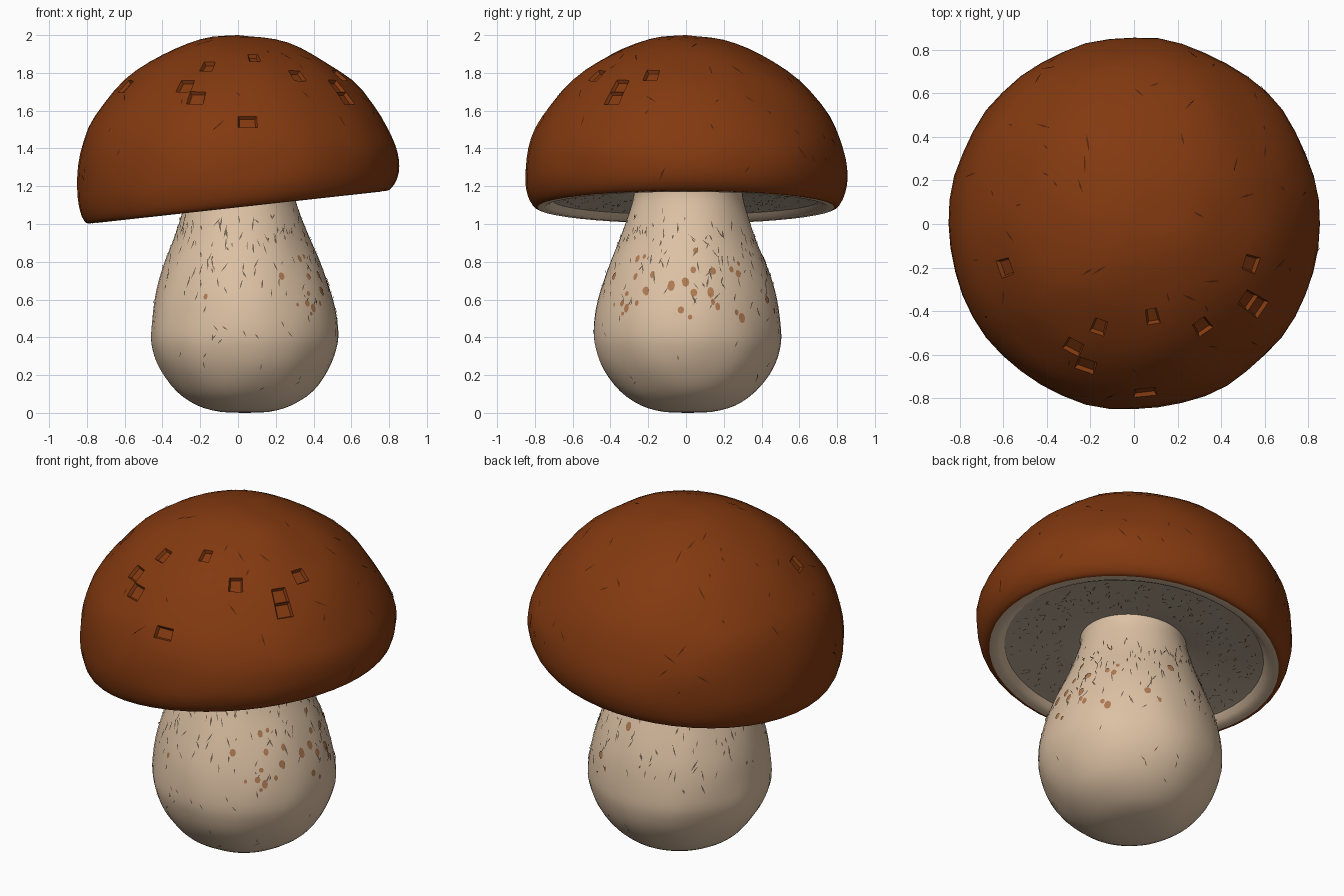
import bpy, bmesh, math, random
from mathutils import Vector, noise
from mathutils.bvhtree import BVHTree

random.seed(7)
cube = bpy.data.objects.get("Cube")
if cube:
    bpy.data.objects.remove(cube, do_unlink=True)


def material(name, rgb):
    m = bpy.data.materials.new(name)
    m.use_nodes = True
    m.diffuse_color = (*rgb, 1)
    m.node_tree.nodes["Principled BSDF"].inputs["Base Color"].default_value = (*rgb, 1)
    return m


BROWN = material("cap brown", (0.225, 0.041, 0.005))
DARK = material("crack brown", (0.08, 0.018, 0.004))
CREAM = material("stem cream", (0.72, 0.535, 0.37))
GILL = material("gill grey", (0.50, 0.41, 0.31))
TAUPE = material("fleck taupe", (0.17, 0.125, 0.085))
SPOT = material("spot tan", (0.43, 0.195, 0.085))


def smooth_profile(points, steps=3):
    """Catmull-Rom curve through (radius, height) points."""
    p = [Vector(q) for q in points]
    p = [p[0] * 2 - p[1]] + p + [p[-1] * 2 - p[-2]]
    out = []
    for a, b, c, d in zip(p, p[1:], p[2:], p[3:]):
        for i in range(steps):
            t = i / steps
            out.append(0.5 * (2 * b + (c - a) * t + (2 * a - 5 * b + 4 * c - d) * t * t
                              + (3 * b - a - 3 * c + d) * t ** 3))
    return out + [p[-2]]


def revolve(points, warp, segments=48):
    """Revolve a bottom-to-top profile into a bmesh, then warp it."""
    bm = bmesh.new()
    rings = []
    for r, z in points:
        if r < 1e-4:
            rings.append([bm.verts.new((0, 0, z))] * segments)
        else:
            rings.append([bm.verts.new((r * math.cos(a), r * math.sin(a), z))
                          for a in (math.tau * i / segments for i in range(segments))])
    for lo, hi in zip(rings, rings[1:]):
        for i in range(segments):
            j = (i + 1) % segments
            corners = list(dict.fromkeys((lo[i], lo[j], hi[j], hi[i])))
            bm.faces.new(corners)
    for v in bm.verts:
        v.co = warp(v.co)
    bm.normal_update()
    bm.faces.ensure_lookup_table()
    return bm


def finish(bm, name, mats, smooth=True):
    mesh = bpy.data.meshes.new(name)
    bm.to_mesh(mesh)
    bm.free()
    for m in mats:
        mesh.materials.append(m)
    ob = bpy.data.objects.new(name, mesh)
    bpy.context.collection.objects.link(ob)
    if smooth:
        bpy.ops.object.select_all(action='DESELECT')
        ob.select_set(True)
        bpy.context.view_layer.objects.active = ob
        bpy.ops.object.shade_smooth_by_angle(angle=math.radians(35))
    return ob


def tilt(co):
    """Lean the rim up towards +x, fading out up the dome."""
    fade = min(1, max(0, (1.5 - co.z) / 0.4))
    return co + Vector((0, 0, 0.11 * fade * co.x))


def warp_cap(co):
    bump = 0.012 * noise.noise(co * 4) * min(1, max(0, (co.z - 1.1) * 5))
    return tilt(co + (co - Vector((0, 0, 1.2))).normalized() * bump)


def warp_stem(co):
    bump = 1 + 0.02 * noise.noise(Vector((co.x * 6, co.y * 6, co.z * 3)))
    drift = 1 - max(0, co.z - 0.5)
    return Vector((co.x * bump + 0.035 * drift, co.y * bump + 0.01, co.z))


def plate(bm, hit, up, width, length, angle=0, sides=4, lift=0.003, curl=0.0):
    """Lay a thin polygon on a surface; curl raises its far end."""
    point, normal = hit
    side = up.cross(normal).normalized()
    along = normal.cross(side)
    verts = []
    for i in range(sides):
        a = math.tau * i / sides
        u, v = math.cos(a) * width / 2, math.sin(a) * length / 2
        u, v = (u * math.cos(angle) - v * math.sin(angle),
                u * math.sin(angle) + v * math.cos(angle))
        h = lift + curl * max(0, math.sin(a))
        verts.append(bm.verts.new(point + side * u + along * v + normal * h))
    bm.faces.new(verts)


UP = Vector((0, 0, 1))

# Cap dome
cap = revolve(smooth_profile([(0.77, 1.09), (0.805, 1.095), (0.838, 1.15), (0.855, 1.25),
                              (0.837, 1.4), (0.76, 1.57), (0.6, 1.76), (0.4, 1.9),
                              (0.2, 1.977), (0, 2.0)]), warp_cap)
cap_tree = BVHTree.FromBMesh(cap)

# Short cracks scattered over the cap
cracks = bmesh.new()
for _ in range(55):
    a, e = random.uniform(0, math.tau), random.uniform(-0.1, 1.2)
    d = Vector((math.cos(a) * math.cos(e), math.sin(a) * math.cos(e), math.sin(e)))
    p, n, _i, _d = cap_tree.ray_cast(Vector((0, 0, 1.3)) + d * 2, -d)
    plate(cracks, (p, n), UP, 0.009, random.uniform(0.03, 0.1), random.uniform(-1, 1))
finish(cracks, "cap_cracks", [DARK], False)

# Nibbled pits on the front of the cap
pits = [(-.57, -.22), (-.28, -.53), (-.14, -.47), (-.2, -.63), (.06, -.42),
        (.1, -.76), (.32, -.48), (.55, -.22), (.5, -.36), (.6, -.38)]
chosen = {cap_tree.ray_cast(Vector((x, y, 3)), -UP)[2] for x, y in pits}
bmesh.ops.inset_individual(cap, faces=[cap.faces[i] for i in chosen],
                           thickness=0.012, depth=-0.018)
finish(cap, "cap", [BROWN])

# Pale lip around the underside
lip = revolve([(0.70, 1.125), (0.725, 1.10), (0.75, 1.088), (0.785, 1.089)], tilt)
bmesh.ops.reverse_faces(lip, faces=lip.faces)
bmesh.ops.recalc_face_normals(lip, faces=lip.faces)
if sum(f.normal.z for f in lip.faces) > 0:
    bmesh.ops.reverse_faces(lip, faces=lip.faces)
finish(lip, "cap_lip", [CREAM])

# Underside of the cap
under = revolve([(0.2, 1.19), (0.31, 1.165), (0.42, 1.15), (0.56, 1.14), (0.705, 1.122)], tilt)
if sum(f.normal.z for f in under.faces) > 0:
    bmesh.ops.reverse_faces(under, faces=under.faces)
under_tree = BVHTree.FromBMesh(under)
finish(under, "cap_underside", [GILL])

# Pore flecks on the underside
pores = bmesh.new()
for _ in range(330):
    a, r = random.uniform(0, math.tau), math.sqrt(random.uniform(0.15, 0.45))
    p, n, _i, _d = under_tree.ray_cast(Vector((r * math.cos(a), r * math.sin(a), 0)), UP)
    if p:
        plate(pores, (p, n), Vector((1, 0, 0)), 0.007, random.uniform(0.015, 0.04),
              random.uniform(0, 3), curl=0.006)
finish(pores, "underside_pores", [TAUPE], False)

# Bulbous stem
stem = revolve(smooth_profile([(0, 0.0), (0.13, 0.006), (0.25, 0.04), (0.36, 0.115),
                               (0.445, 0.23), (0.487, 0.34), (0.496, 0.44), (0.474, 0.6),
                               (0.425, 0.76), (0.36, 0.92), (0.312, 1.06), (0.29, 1.15),
                               (0.295, 1.23)]), warp_stem)
stem_tree = BVHTree.FromBMesh(stem)
finish(stem, "stem", [CREAM])


def on_stem(angle, z):
    d = Vector((math.cos(angle), math.sin(angle), 0))
    return stem_tree.ray_cast(Vector((0.03, 0.01, z)) + d * 2, -d)[:2]


# Upright flecks, thickest near the neck
flecks = bmesh.new()
for _ in range(270):
    z = random.triangular(0.45, 1.08, 0.95)
    plate(flecks, on_stem(random.uniform(0, math.tau), z), UP, random.uniform(0.005, 0.011),
          random.uniform(0.02, 0.075), random.gauss(0, 0.35), curl=0.005)
for _ in range(25):
    plate(flecks, on_stem(random.uniform(-2.5, 1.5), random.uniform(0.12, 0.5)), UP,
          0.007, 0.04, random.uniform(-1, 1))
finish(flecks, "stem_flecks", [TAUPE], False)

# Tan spots, mostly on the left side
spots = bmesh.new()
for _ in range(34):
    size = random.uniform(0.015, 0.04)
    plate(spots, on_stem(random.gauss(0.1, 0.8), random.uniform(0.5, 0.86)), UP,
          size, size * random.uniform(1, 1.7), sides=8, lift=0.004)
finish(spots, "stem_spots", [SPOT], False)
